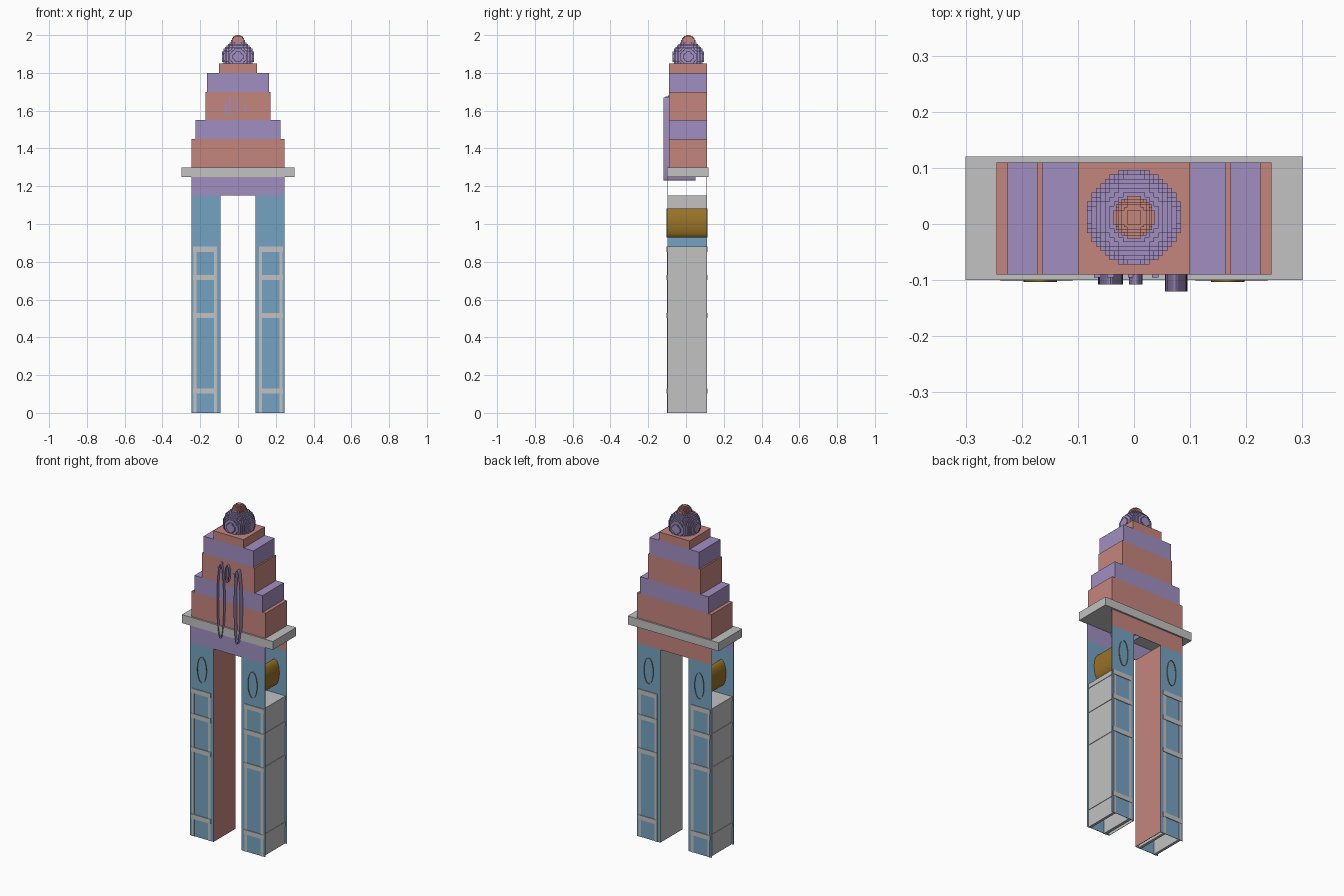
import bpy
import bmesh
import math

cube = bpy.data.objects.get("Cube")
if cube:
    bpy.data.objects.remove(cube, do_unlink=True)


def material(name, rgb):
    lin = [((c + 0.055) / 1.055) ** 2.4 for c in rgb]
    m = bpy.data.materials.new(name)
    m.use_nodes = True
    m.diffuse_color = (*lin, 1)
    m.node_tree.nodes["Principled BSDF"].inputs["Base Color"].default_value = (*lin, 1)
    return m


LILAC = material("lilac", (0.63, 0.56, 0.76))
RED = material("brick red", (0.77, 0.52, 0.49))
BLUE = material("sky blue", (0.46, 0.64, 0.76))
GREY = material("light grey", (0.76, 0.76, 0.76))
GOLD = material("gold", (0.60, 0.45, 0.15))


def finish(name, bm, mat):
    mesh = bpy.data.meshes.new(name)
    bm.to_mesh(mesh)
    bm.free()
    mesh.materials.append(mat)
    obj = bpy.data.objects.new(name, mesh)
    bpy.context.collection.objects.link(obj)
    return obj


def box(name, x, y, z, mat):
    """Box spanning the (low, high) pair on each axis."""
    bm = bmesh.new()
    bmesh.ops.create_cube(bm, size=1)
    for v in bm.verts:
        for i, (lo, hi) in enumerate((x, y, z)):
            v.co[i] = lo if v.co[i] < 0 else hi
    return finish(name, bm, mat)


def oval_tube(name, cx, cz, rx, rz, y, mat, sides=48):
    """Open oval band running front to back."""
    bm = bmesh.new()
    rings = []
    for depth in y:
        rings.append([bm.verts.new((cx + rx * math.cos(a), depth, cz + rz * math.sin(a)))
                      for a in (2 * math.pi * i / sides for i in range(sides))])
    for i in range(sides):
        j = (i + 1) % sides
        bm.faces.new((rings[0][i], rings[0][j], rings[1][j], rings[1][i]))
    return finish(name, bm, mat)


def block_ball(name, centre, radius, step, bottom, mat):
    """Ball built from small blocks; only outer block faces are made."""
    n = int(radius / step) + 1
    inside = lambda c: (math.hypot(*c) * step <= radius
                        and centre[2] + c[2] * step > bottom)
    span = range(-n, n + 1)
    cells = {(i, j, k) for i in span for j in span for k in span if inside((i, j, k))}
    bm = bmesh.new()
    for cell in cells:
        for axis in range(3):
            for side in (-1, 1):
                near = list(cell)
                near[axis] += side
                if tuple(near) in cells:
                    continue
                u, w = (axis + 1) % 3, (axis + 2) % 3
                corners = []
                for du, dw in ((-1, -1), (1, -1), (1, 1), (-1, 1))[::side]:
                    p = list(cell)
                    p[axis] += side / 2
                    p[u] += du / 2
                    p[w] += dw / 2
                    corners.append(bm.verts.new([c + q * step for c, q in zip(centre, p)]))
                bm.faces.new(corners)
    bmesh.ops.remove_doubles(bm, verts=bm.verts, dist=step / 100)
    return finish(name, bm, mat)


FRONT, BACK = -0.098, 0.11
SKIN = 0.002

# Hollow legs: front, back and inner walls, open on the outer side
for side, label, inner_mat in ((-1, "right", RED), (1, "left", GREY)):
    def span(a, b):
        return tuple(sorted((side * a, side * b)))

    box(label + "_leg_front", span(0.092, 0.247), (FRONT, FRONT + SKIN), (0, 1.15), BLUE)
    box(label + "_leg_back", span(0.092, 0.247), (BACK - SKIN, BACK), (0, 1.15), BLUE)
    box(label + "_leg_inner_wall", span(0.092, 0.094), (FRONT, BACK), (0, 1.15), inner_mat)
    box(label + "_leg_lining", span(0.095, 0.097), (FRONT + SKIN, BACK - SKIN), (0.5, 1.0), BLUE)

    # Window frame bars running through the leg
    deep = (FRONT - SKIN, BACK + SKIN)
    for x in (0.12, 0.227):
        box(label + "_frame_post", span(x - 0.008, x + 0.008), deep, (0, 0.86), GREY)
    for top in (0.13, 0.53, 0.73, 0.88):
        box(label + "_frame_rail", span(0.11, 0.238), (deep[0] - SKIN, deep[1] + SKIN),
            (top - 0.027, top), GREY)

    # Gold oval band
    oval_tube(label + "_gold_band", side * 0.167, 1.005, 0.03, 0.077, (-0.103, 0.115), GOLD)

# Lintel, open at the ends
box("lintel_front", (-0.247, 0.247), (FRONT, FRONT + SKIN), (1.15, 1.25), LILAC)
box("lintel_back", (-0.247, 0.247), (BACK - SKIN, BACK), (1.15, 1.25), RED)

# Cornice slab
box("cornice", (-0.3, 0.3), (-0.1, 0.12), (1.25, 1.3), GREY)

# Stepped tiers
base = 1.3
for i, (half, top) in enumerate(((0.245, 1.45), (0.225, 1.55), (0.173, 1.7),
                                 (0.164, 1.8), (0.1, 1.85))):
    box("tier_%d" % (i + 1), (-half, half), (-0.09, 0.11), (base, top),
        LILAC if i % 2 else RED)
    base = top

# Block-built dome and finial
block_ball("dome", (0, 0.012, 1.885), 0.084, 0.008, 1.85, LILAC)
block_ball("finial", (0, 0.012, 1.962), 0.038, 0.005, 1.93, RED)

# Hanging loops and small plates on the front
oval_tube("long_loop_right", -0.042, 1.45, 0.022, 0.22, (-0.108, 0.05), LILAC)
oval_tube("long_loop_left", 0.075, 1.45, 0.02, 0.22, (-0.12, 0.05), LILAC)
oval_tube("short_loop", 0.003, 1.625, 0.012, 0.05, (-0.108, 0.05), LILAC)
for x, low, high in ((-0.065, 1.58, 1.64), (-0.042, 1.57, 1.68),
                     (-0.005, 1.58, 1.67), (0.038, 1.59, 1.63)):
    box("front_plate", (x - 0.006, x + 0.006), (-0.095, -0.09), (low, high), LILAC)
